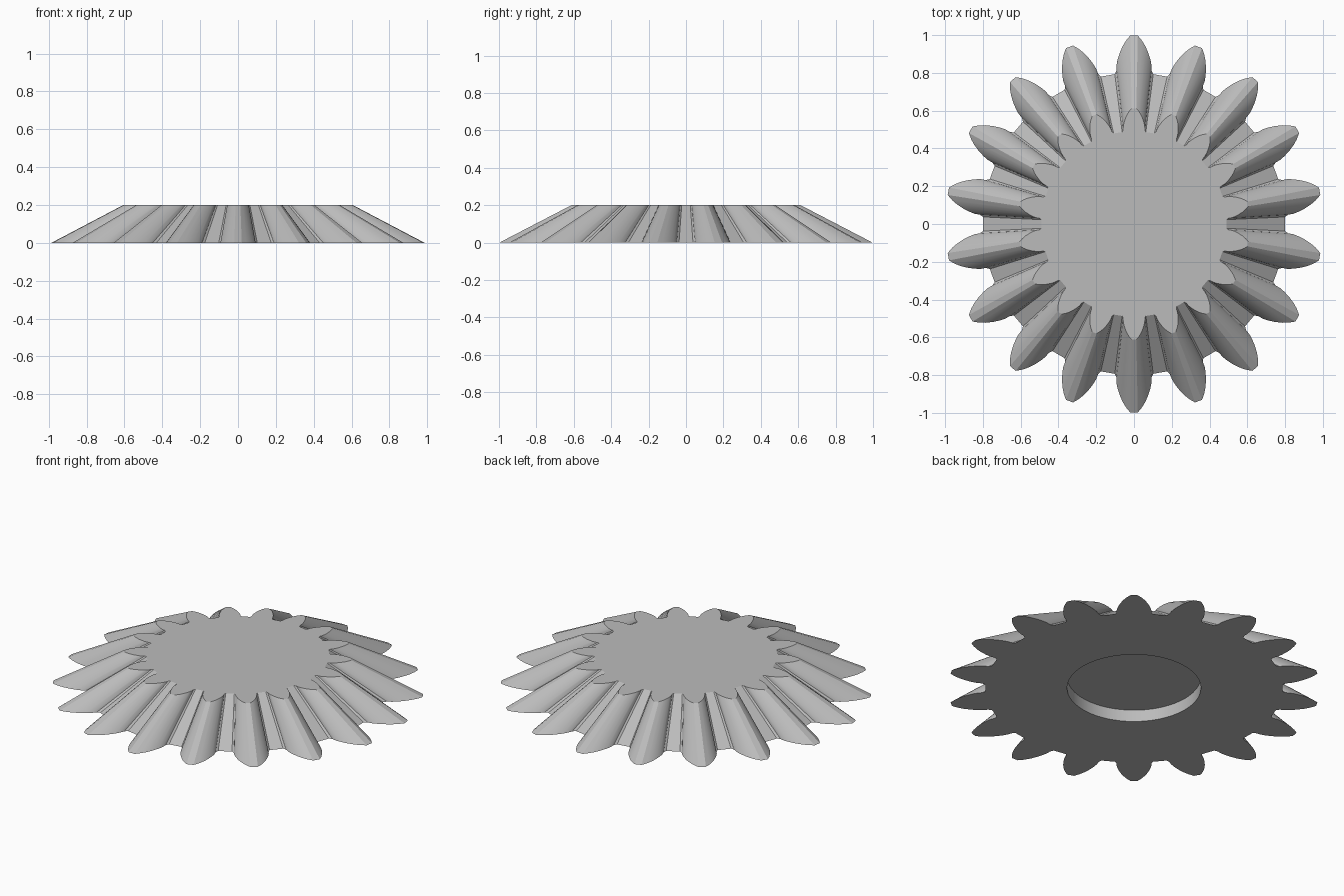
import bpy, bmesh, math
from mathutils import Matrix, Vector

cube = bpy.data.objects.get("Cube")
if cube:
    bpy.data.objects.remove(cube)

TEETH = 18
HEIGHT = 0.2
TOP_SCALE = 0.614      # the whole outline tapers towards one apex
RECESS_RADIUS = 0.36
RECESS_DEPTH = 0.07

# Half a tooth, root to tip: (half width, distance from centre)
FLANK = [(0.102, 0.793), (0.093, 0.812), (0.093, 0.84), (0.087, 0.87),
         (0.076, 0.905), (0.061, 0.94), (0.043, 0.97), (0.02, 0.998)]

grey = bpy.data.materials.new("plain grey")
grey.use_nodes = True
colour = (0.5, 0.5, 0.5, 1)
grey.diffuse_color = colour
grey.node_tree.nodes["Principled BSDF"].inputs["Base Color"].default_value = colour


def gear_outline():
    """Tooth profile repeated round the circle, with a tooth facing the back."""
    tooth = [(w, r) for w, r in FLANK] + [(-w, r) for w, r in reversed(FLANK)]
    points = []
    for i in range(TEETH):
        turn = Matrix.Rotation(math.tau * i / TEETH, 3, "Z")
        points += [turn @ Vector((x, y, 0)) for x, y in tooth]
    return points


# Toothed bevel body, lofted from the wide base to the narrow top
bm = bmesh.new()
outline = gear_outline()
base = [bm.verts.new(p) for p in outline]
top = [bm.verts.new(p * TOP_SCALE + Vector((0, 0, HEIGHT))) for p in outline]
bm.faces.new(list(reversed(base)))
bm.faces.new(top)
for i in range(len(base)):
    j = (i + 1) % len(base)
    bm.faces.new((base[i], base[j], top[j], top[i]))
mesh = bpy.data.meshes.new("bevel_gear")
bm.to_mesh(mesh)
bm.free()
gear = bpy.data.objects.new("bevel_gear", mesh)
bpy.context.collection.objects.link(gear)
mesh.materials.append(grey)

# Round recess in the underside
bpy.ops.mesh.primitive_cylinder_add(vertices=64, radius=RECESS_RADIUS,
                                    depth=RECESS_DEPTH * 2, location=(0, 0, 0))
cutter = bpy.context.object
cutter.name = "recess_cutter"
cutter.hide_render = True
cutter.data.materials.append(grey)
cut = gear.modifiers.new("recess", "BOOLEAN")
cut.operation = "DIFFERENCE"
cut.solver = "EXACT"
cut.object = cutter

bpy.ops.object.select_all(action="DESELECT")
gear.select_set(True)
bpy.context.view_layer.objects.active = gear
bpy.ops.object.modifier_apply(modifier=cut.name)
bpy.data.objects.remove(cutter)
bpy.ops.object.shade_smooth_by_angle(angle=math.radians(20))
